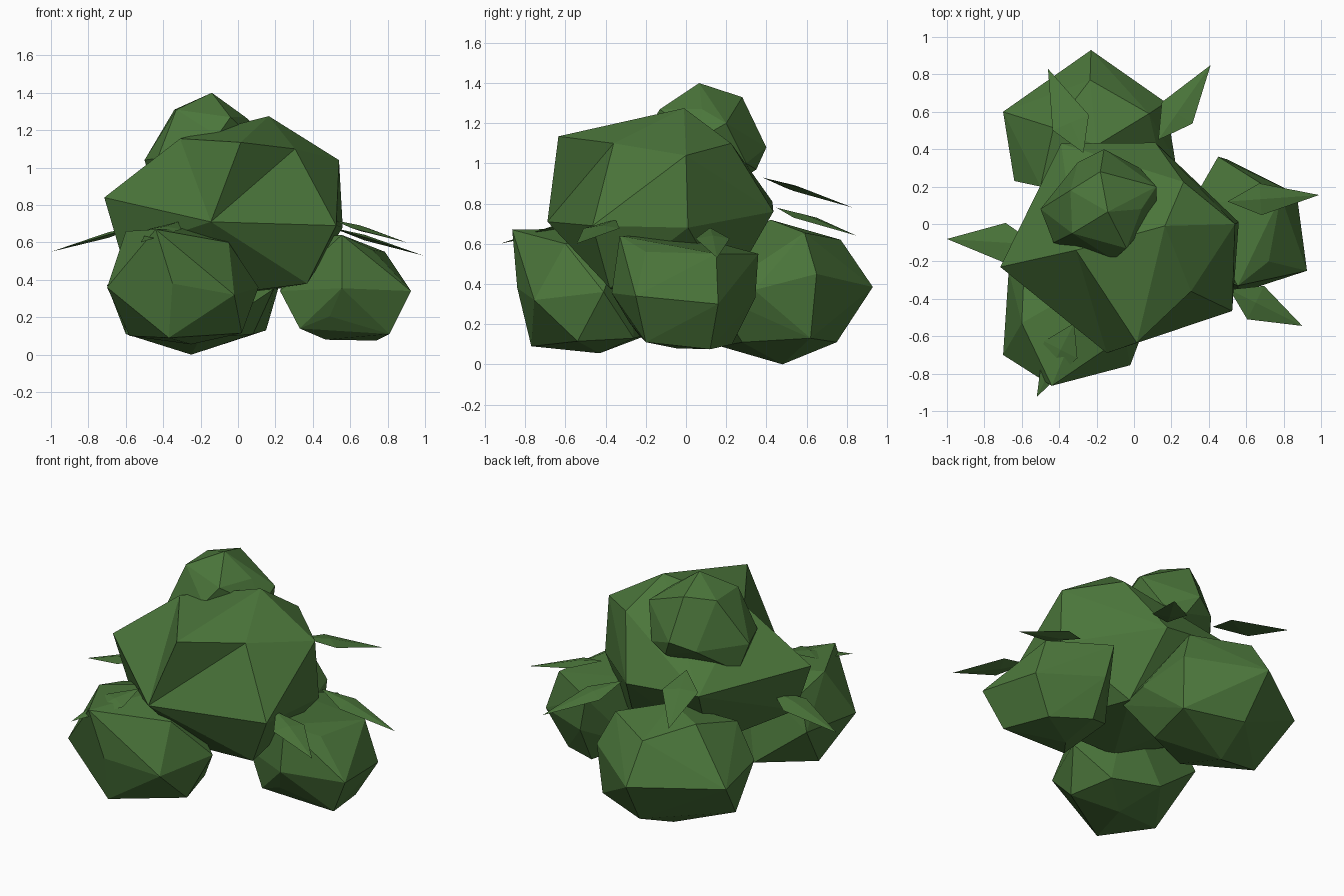
import bpy, bmesh
from mathutils import Vector

green = bpy.data.materials.new("leaf green")
green.diffuse_color = (0.07, 0.18, 0.043, 1)


def hull(name, corners, dents=()):
    """Faceted solid around a few corner points.
    A dent (centre, path) folds the surface inwards to a centre corner."""
    bm = bmesh.new()
    vs = [bm.verts.new(c) for c in corners]
    bmesh.ops.convex_hull(bm, input=vs)
    for centre, path in dents:
        group = {vs[i] for i in path} | {vs[centre]}
        old = [f for f in bm.faces if set(f.verts) <= group]
        bmesh.ops.delete(bm, geom=old, context='FACES_ONLY')
        for a, b in zip(path, path[1:]):
            bm.faces.new((vs[centre], vs[a], vs[b]))
    loose = [v for v in bm.verts if not v.link_faces]
    bmesh.ops.delete(bm, geom=loose, context='VERTS')
    wires = [e for e in bm.edges if not e.link_faces]
    bmesh.ops.delete(bm, geom=wires, context='EDGES')
    bmesh.ops.recalc_face_normals(bm, faces=bm.faces[:])
    me = bpy.data.meshes.new(name)
    bm.to_mesh(me)
    bm.free()
    me.materials.append(green)
    ob = bpy.data.objects.new(name, me)
    bpy.context.collection.objects.link(ob)
    return ob


def leaf(name, base, tip, width, at=0.36, ridge=0.015):
    """Thin pointed leaf, widest at the fraction `at` of its length."""
    base, tip = Vector(base), Vector(tip)
    mid = base.lerp(tip, at)
    side = (tip - base).cross(Vector((0, 0, 1))).normalized() * width / 2
    up = Vector((0, 0, ridge))
    return hull(name, [base, tip, mid + side, mid - side, mid + up, mid - up])


# Large middle clump, with two folded-in corners at the front
hull("main_foliage", [
    (-.715, -.23, .84), (-.31, -.14, 1.155), (.015, -.635, 1.135),
    (.305, -.36, 1.1), (.54, 0, 1.04), (.165, -.01, 1.275),
    (-.145, -.69, .71), (.525, -.465, .69),
    (.37, -.38, .38), (-.63, -.2, .55), (.56, .01, .68),
    (.115, .435, .76), (-.39, .43, .81), (.265, .225, 1.1),
    (-.1, -.3, .32), (.2, .2, .35), (-.3, .2, .4)],
    dents=[(1, (0, 6, 2)), (3, (2, 5, 4, 7, 6, 2))])

# Small crown clump
hull("crown_foliage", [
    (-.14, .065, 1.4), (-.18, .28, 1.33), (-.33, -.05, 1.31),
    (-.34, .18, 1.31), (.04, .08, 1.27), (-.5, .08, 1.04),
    (-.3, .33, 1.03), (-.16, .4, 1.08), (.12, .2, 1.2),
    (.12, .06, 1.12), (-.11, -.19, 1.17), (-.43, -.1, 1.05),
    (-.04, -.13, 1.27), (.03, .3, 1.0), (-.1, .35, .97),
    (-.45, .12, .87), (-.16, .13, .82)])

# Lower front clump
hull("front_foliage", [
    (-.44, -.865, .67), (-.7, -.7, .36), (-.35, -.84, .38),
    (-.02, -.755, .32), (-.05, -.6, .6), (-.37, -.77, .09),
    (.02, -.54, .115), (-.58, -.5, .1), (-.25, -.43, .055),
    (.11, -.41, .36), (-.6, -.53, .66), (-.67, -.25, .4),
    (-.2, -.3, .68), (-.05, -.26, .13), (-.35, -.18, .15),
    (-.59, -.3, .6)])

# Lower back clump
hull("back_foliage", [
    (-.23, .93, .385), (-.235, .77, .62), (-.7, .6, .37),
    (-.64, .23, .4), (.08, .59, .655), (.17, .65, .45),
    (.22, .34, .37), (-.43, .515, .68), (-.2, .42, .72),
    (-.2, .75, .11), (-.25, .48, 0), (.15, .62, .13),
    (-.6, .36, .11), (.08, .28, .11), (.19, .13, .35),
    (-.2, .17, .09), (-.5, .2, .6)])

# Lower right clump
hull("right_foliage", [
    (.925, -.25, .34), (.87, .16, .3), (.785, .15, .55),
    (.72, -.2, .56), (.555, -.37, .355), (.555, -.33, .64),
    (.45, .36, .55), (.5, .345, .33), (.81, -.2, .11),
    (.74, .12, .075), (.47, -.05, .08), (.49, -.28, .205),
    (.33, -.23, .14), (.225, -.2, .34), (.5, .23, .1),
    (.3, .1, .62), (.3, .1, .2)])

# Leaves sticking out around the bush
for name, base, tip, width in [
        ("left_leaf", (-.52, -.11, .69), (-1, -.08, .55), .21),
        ("right_back_leaf", (.5, .12, .68), (.99, .155, .53), .17),
        ("right_front_leaf", (.51, -.35, .72), (.9, -.545, .6), .2),
        ("back_right_leaf", (.13, .45, .78), (.41, .85, .64), .2),
        ("back_left_leaf", (-.27, .38, .93), (-.46, .83, .78), .21),
        ("front_leaf", (-.32, -.53, .71), (-.52, -.925, .6), .2)]:
    leaf(name, base, tip, width)
